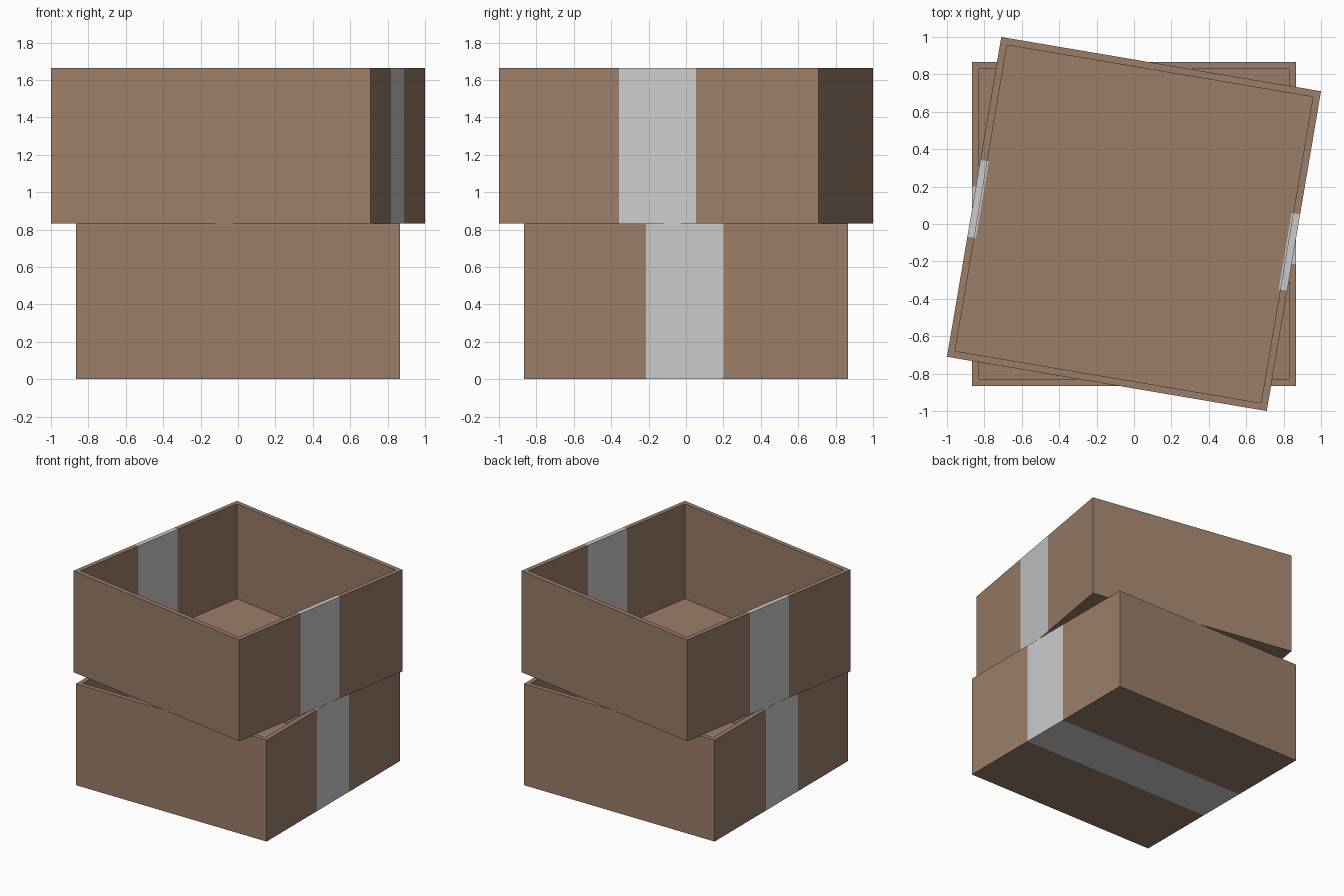
import bpy, bmesh
from math import radians
from mathutils import Matrix, Vector

if "Cube" in bpy.data.objects:
    bpy.data.objects.remove(bpy.data.objects["Cube"], do_unlink=True)

HALF, HEIGHT, WALL = 0.867, 0.8325, 0.053
TAPE_MIN, TAPE_MAX, TAPE_RIM = -0.215, 0.2, 0.046


def material(name, color):
    mat = bpy.data.materials.new(name)
    mat.use_nodes = True
    mat.diffuse_color = color
    mat.node_tree.nodes["Principled BSDF"].inputs["Base Color"].default_value = color
    return mat


cardboard = material("cardboard brown", (0.33, 0.21, 0.14, 1))
tape = material("tape grey", (0.6, 0.6, 0.6, 1))


def open_box(name, base, turn):
    bm = bmesh.new()
    size = Matrix.Diagonal((2 * HALF, 2 * HALF, HEIGHT, 1))
    bmesh.ops.create_cube(bm, size=1, matrix=Matrix.Translation((0, 0, HEIGHT / 2)) @ size)

    # Hollow interior with a rim and floor
    top = max(bm.faces, key=lambda f: f.calc_center_median().z)
    bmesh.ops.inset_region(bm, faces=[top], thickness=WALL)
    floor = bmesh.ops.extrude_discrete_faces(bm, faces=[top])["faces"][0]
    bmesh.ops.translate(bm, verts=floor.verts, vec=(0, 0, WALL - HEIGHT))

    # Cut the tape outline into the faces
    edge = HALF - TAPE_RIM
    cuts = [("y", TAPE_MIN), ("y", TAPE_MAX), ("x", -edge), ("x", edge)]
    for axis, at in cuts:
        normal = Vector((axis == "x", axis == "y", 0))
        bmesh.ops.bisect_plane(bm, geom=bm.verts[:] + bm.edges[:] + bm.faces[:],
                               plane_co=normal * at, plane_no=normal)

    # Tape runs over the rims, down both sides and under the bottom
    for face in bm.faces:
        c = face.calc_center_median()
        taped = TAPE_MIN < c.y < TAPE_MAX and (abs(c.x) > edge or c.z < 0.001)
        face.material_index = int(taped)
    bmesh.ops.recalc_face_normals(bm, faces=bm.faces[:])

    mesh = bpy.data.meshes.new(name)
    bm.to_mesh(mesh)
    bm.free()
    mesh.materials.append(cardboard)
    mesh.materials.append(tape)
    box = bpy.data.objects.new(name, mesh)
    box.location.z = base
    box.rotation_euler.z = radians(turn)
    bpy.context.collection.objects.link(box)


open_box("lower_box", 0, 0)
open_box("upper_box", HEIGHT, -9.63)
